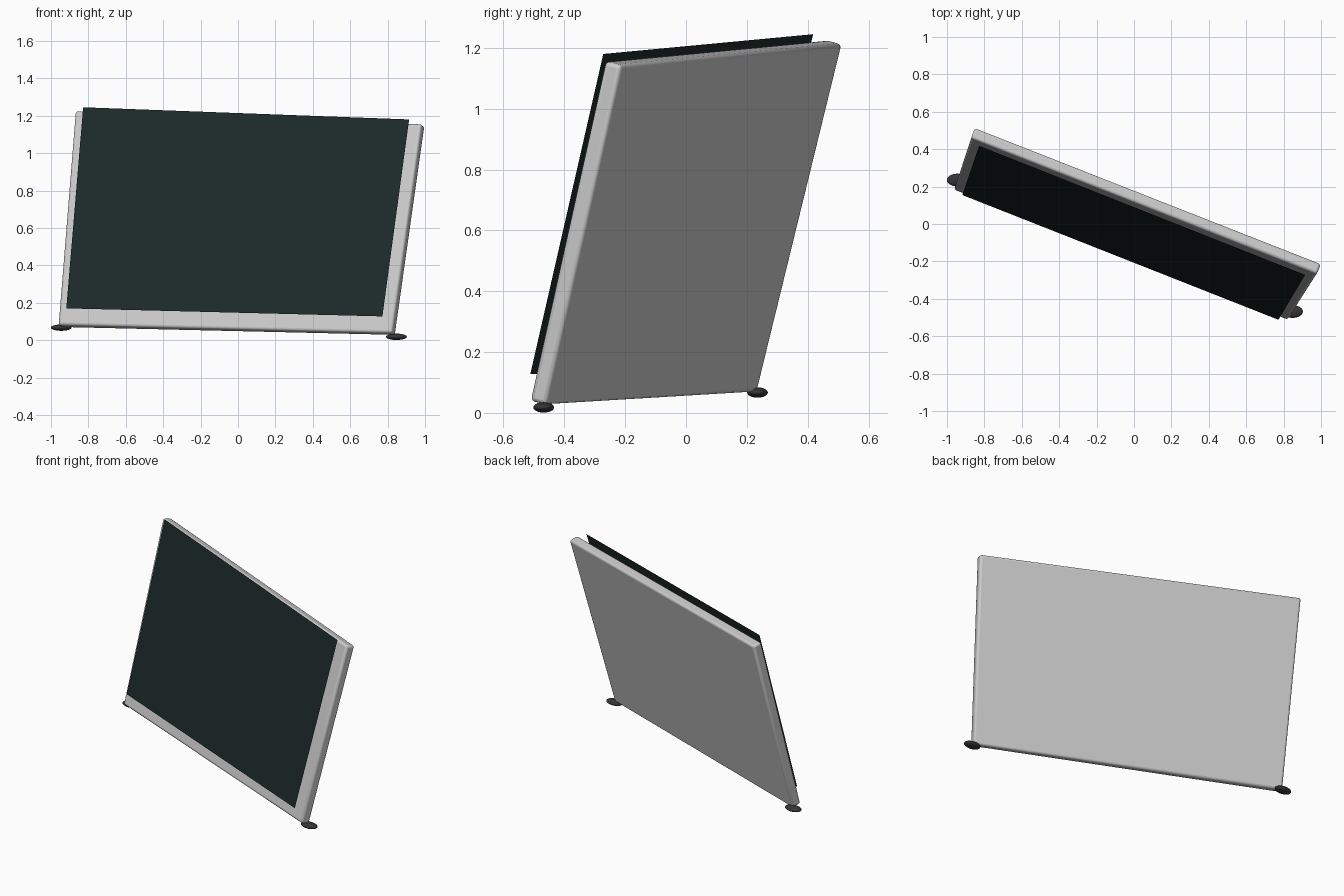
import bpy
import bmesh
from mathutils import Vector

if "Cube" in bpy.data.objects:
    bpy.data.objects.remove(bpy.data.objects["Cube"])


def material(name, rgb):
    mat = bpy.data.materials.new(name)
    mat.diffuse_color = (*rgb, 1)
    mat.use_nodes = True
    mat.node_tree.nodes["Principled BSDF"].inputs["Base Color"].default_value = mat.diffuse_color
    return mat


def mesh_object(name, verts, faces, mat=None):
    mesh = bpy.data.meshes.new(name)
    mesh.from_pydata([tuple(v) for v in verts], [], faces)
    bm = bmesh.new()
    bm.from_mesh(mesh)
    if len(faces) > 1:
        bmesh.ops.recalc_face_normals(bm, faces=bm.faces[:])
    bm.to_mesh(mesh)
    bm.free()
    obj = bpy.data.objects.new(name, mesh)
    bpy.context.collection.objects.link(obj)
    if mat:
        mesh.materials.append(mat)
    return obj


glass = material("dark_glass", (0.012, 0.022, 0.022))
rubber = material("black_rubber", (0.035, 0.035, 0.035))

# Leaning panel: back corners, pushed forward along the face normal
back = [Vector(p) for p in ((-0.942, 0.235, 0.067), (0.842, -0.46, 0.025),
                            (1.0, -0.212, 1.142), (-0.85, 0.515, 1.212))]
normal = (back[2] - back[0]).cross(back[3] - back[1]).normalized()
front = [p + normal * 0.06 for p in back]
panel = mesh_object("panel_body", back + front,
                    [(3, 2, 1, 0), (4, 5, 6, 7)] +
                    [(i, (i + 1) % 4, (i + 1) % 4 + 4, i + 4) for i in range(4)])
bevel = panel.modifiers.new("soft_edges", 'BEVEL')
bevel.width = 0.014
bevel.segments = 3
bpy.context.view_layer.objects.active = panel
panel.select_set(True)
bpy.ops.object.shade_smooth_by_angle()

# Thin screen sheet floating just in front of the panel
mesh_object("screen", [(-0.918, 0.155, 0.17), (0.772, -0.512, 0.127),
                       (0.915, -0.272, 1.18), (-0.828, 0.418, 1.245)],
            [(0, 1, 2, 3)], glass)

# Flattened round feet under the lower corners
for side, pos in (("left", (-0.945, 0.235, 0.067)), ("right", (0.847, -0.468, 0.018))):
    bpy.ops.mesh.primitive_uv_sphere_add(segments=32, ring_count=16, location=pos)
    foot = bpy.context.object
    foot.name = side + "_foot"
    foot.scale = (0.056, 0.034, 0.017)
    foot.data.materials.append(rubber)
    bpy.ops.object.shade_smooth()
